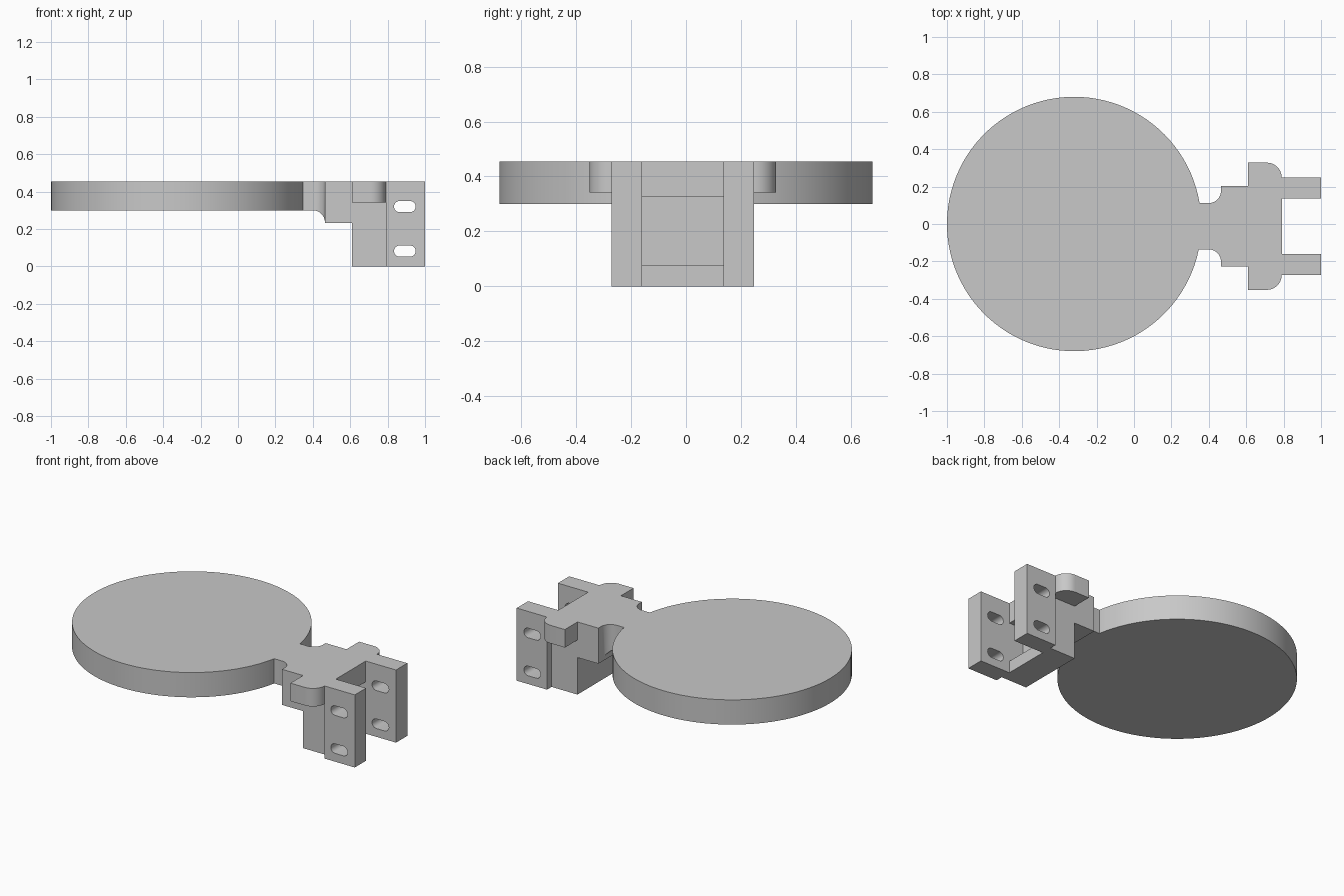
import bpy, bmesh
from math import sin, cos, pi, asin
from mathutils import Vector

if "Cube" in bpy.data.objects:
    bpy.data.objects.remove(bpy.data.objects["Cube"])

grey = bpy.data.materials.new("plain grey")
grey.use_nodes = True
GREY = (0.58, 0.58, 0.58, 1)
grey.diffuse_color = GREY
grey.node_tree.nodes["Principled BSDF"].inputs["Base Color"].default_value = GREY

TOP = 0.455          # shared top level
MID = -0.012         # bracket centre line in y
PLATE = 0.30         # underside of the disc
DISC_X, DISC_R = -0.32, 0.68
NECK = 0.124         # half width of the neck
STEP_X, COL_X, ARM_X = 0.465, 0.61, 0.79
BLOCK = 0.215        # half width of block and column


def finish(bm, name):
    bmesh.ops.recalc_face_normals(bm, faces=bm.faces)
    mesh = bpy.data.meshes.new(name)
    bm.to_mesh(mesh)
    bm.free()
    mesh.materials.append(grey)
    ob = bpy.data.objects.new(name, mesh)
    bpy.context.collection.objects.link(ob)
    return ob


def prism(name, points, sweep):
    """Extrude a flat outline along a vector."""
    bm = bmesh.new()
    face = bm.faces.new([bm.verts.new(p) for p in points])
    out = bmesh.ops.extrude_face_region(bm, geom=[face])
    verts = [g for g in out["geom"] if isinstance(g, bmesh.types.BMVert)]
    bmesh.ops.translate(bm, verts=verts, vec=Vector(sweep))
    return finish(bm, name)


def box(name, x, y, z):
    pts = [(x[0], y[0], z[0]), (x[1], y[0], z[0]), (x[1], y[1], z[0]), (x[0], y[1], z[0])]
    return prism(name, pts, (0, 0, z[1] - z[0]))


def arc(cx, cy, r, start, end, n):
    steps = [start + (end - start) * i / n for i in range(n + 1)]
    return [(cx + r * cos(a), cy + r * sin(a)) for a in steps]


def activate(ob):
    bpy.ops.object.select_all(action="DESELECT")
    ob.select_set(True)
    bpy.context.view_layer.objects.active = ob


def carve(ob, cutter):
    mod = ob.modifiers.new("cut", "BOOLEAN")
    mod.operation, mod.object, mod.solver = "DIFFERENCE", cutter, "EXACT"
    activate(ob)
    bpy.ops.object.modifier_apply(modifier=mod.name)
    bpy.data.objects.remove(cutter)


def smooth(ob):
    activate(ob)
    bpy.ops.object.shade_smooth_by_angle(angle=pi / 6)


# Round plate, cut flat where the neck joins it
upper = asin((NECK + MID) / DISC_R)
lower = 2 * pi + asin((MID - NECK) / DISC_R)
rim = arc(DISC_X, 0, DISC_R, upper, lower, 96)
smooth(prism("round_plate", [(x, y, PLATE) for x, y in rim], (0, 0, TOP - PLATE)))

# Neck: a rectangular section flaring sideways and downwards
FLARE = 0.065
flare = arc(STEP_X - FLARE, FLARE, FLARE, -pi / 2, 0, 10)
stations = [(None, 0)] + flare
bm = bmesh.new()
rings = []
for x, grow in stations:
    w, low = NECK + grow, PLATE - grow
    xs = (rim[-1][0], rim[0][0]) if x is None else (x, x)
    corners = [(xs[0], MID - w, low), (xs[1], MID + w, low),
               (xs[1], MID + w, TOP), (xs[0], MID - w, TOP)]
    rings.append([bm.verts.new(c) for c in corners])
for a, b in zip(rings, rings[1:]):
    for i in range(4):
        j = (i + 1) % 4
        bm.faces.new((a[i], a[j], b[j], b[i]))
bm.faces.new(rings[0])
bm.faces.new(rings[-1])
smooth(finish(bm, "neck"))

# Step block and tall column with a recess between the arms
sides = (MID - BLOCK, MID + BLOCK)
box("step_block", (STEP_X, COL_X), sides, (0.232, TOP))
column = box("column", (COL_X, ARM_X), sides, (0, TOP))
GAP, ARM, WING = 0.148, 0.26, 0.34
carve(column, box("recess", (ARM_X - 0.1, ARM_X + 0.1), (MID - GAP, MID + GAP), (0.075, 0.325)))

# Mirrored wings with a rounded corner, and slotted arms
for side, label in ((1, "left"), (-1, "right")):
    r = WING - ARM
    outline = [(COL_X, BLOCK), (ARM_X, BLOCK)]
    outline += arc(ARM_X - r, ARM, r, 0, pi / 2, 10) + [(COL_X, WING)]
    smooth(prism(label + "_wing", [(x, MID + side * y, 0.342) for x, y in outline],
                 (0, 0, TOP - 0.342)))

    ends = sorted((MID + side * GAP, MID + side * ARM))
    arm = box(label + "_arm", (ARM_X, 1), ends, (0, TOP))
    for z in (0.082, 0.32):
        slot = arc(0.92, z, 0.03, -pi / 2, pi / 2, 12) + arc(0.864, z, 0.03, pi / 2, 1.5 * pi, 12)
        carve(arm, prism("slot", [(x, ends[0] - 0.1, zz) for x, zz in slot], (0, 0.4, 0)))
    smooth(arm)
